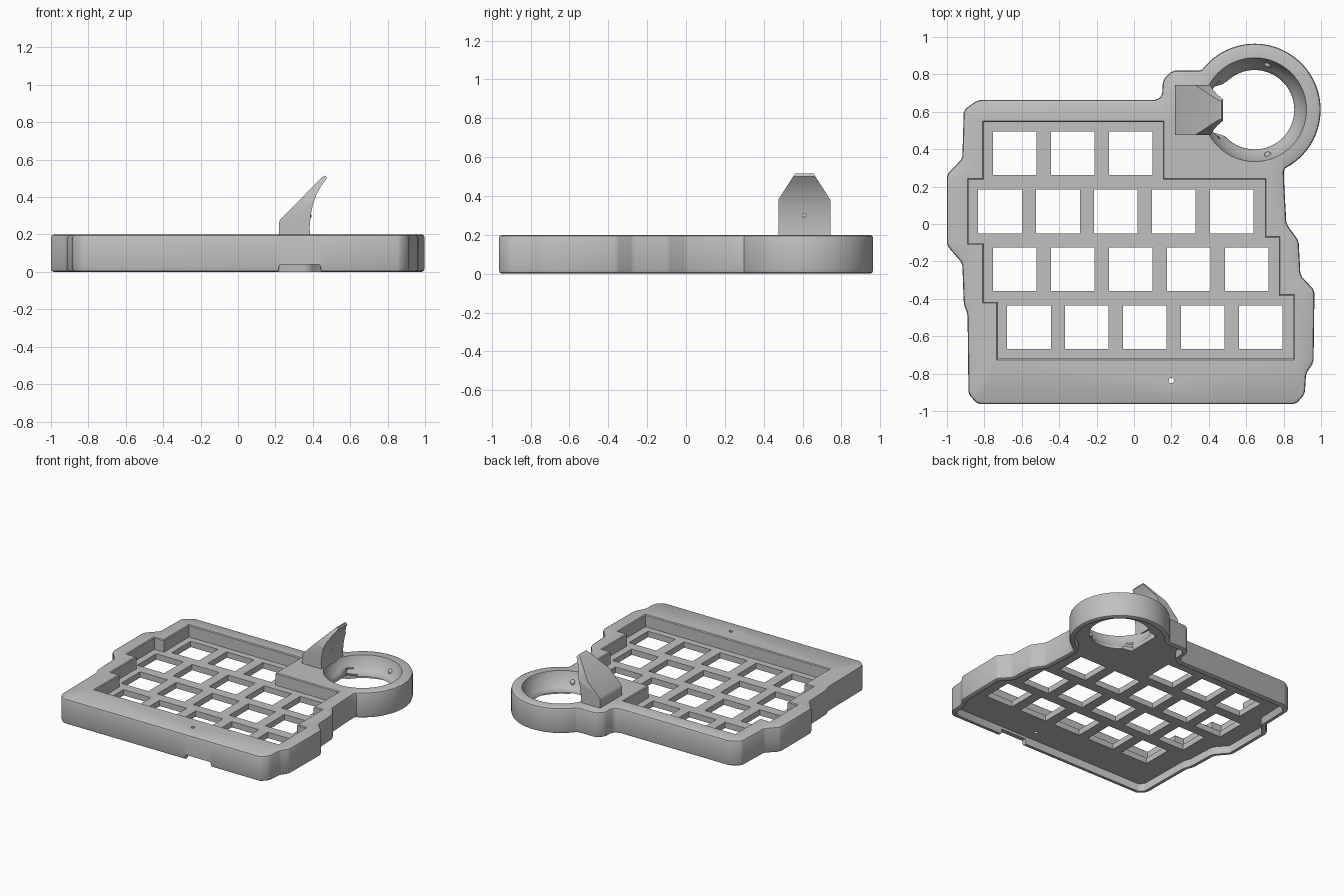
import bpy, bmesh
from math import sin, cos, radians, sqrt
from mathutils import Vector, Matrix

old = bpy.data.objects.get("Cube")
if old:
    bpy.data.objects.remove(old, do_unlink=True)

GREY = (0.53, 0.53, 0.53, 1)
grey = bpy.data.materials.new("grey_plastic")
grey.use_nodes = True
grey.diffuse_color = GREY
grey.node_tree.nodes["Principled BSDF"].inputs["Base Color"].default_value = GREY

RING = Vector((0.645, 0.611))
BALL_R, BALL_Z = 0.285, 0.265
TOP, PLATE_TOP, PLATE_BOTTOM = 0.2, 0.105, 0.06


def points(*pairs):
    return [Vector(p) for p in pairs]


def arc(centre, radius, start, end, steps):
    """Points from start angle up to, but without, the end angle."""
    angles = [radians(start + (end - start) * i / steps) for i in range(steps)]
    return [centre + Vector((cos(a), sin(a))) * radius for a in angles]


def rounded(loop, size=0.013):
    """Cut every corner of a closed outline."""
    result = []
    for i, p in enumerate(loop):
        for q in (loop[i - 1], loop[(i + 1) % len(loop)]):
            d = q - p
            result.append(p + d.normalized() * min(size, d.length * 0.3))
    return result


def inset(loop, amount):
    """Mitred inward offset of a counter-clockwise outline."""
    result = []
    for i, p in enumerate(loop):
        a = (p - loop[i - 1]).normalized()
        b = (loop[(i + 1) % len(loop)] - p).normalized()
        na, nb = Vector((-a.y, a.x)), Vector((-b.y, b.x))
        result.append(p + (na + nb) * amount / (1 + na.dot(nb)))
    return result


def bands(bm, *layers):
    """Walls joining outlines at given heights; falling layers face inward."""
    rings = [[bm.verts.new((p.x, p.y, z)) for p in loop] for loop, z in layers]
    for a, b in zip(rings, rings[1:]):
        for i in range(len(a)):
            j = (i + 1) % len(a)
            bm.faces.new((a[i], a[j], b[j], b[i]))
    return rings


def sheet(bm, z, up, loops):
    """Flat face bounded by the first loop, with the other loops as holes."""
    edges = []
    for loop in loops:
        verts = [bm.verts.new((p.x, p.y, z)) for p in loop]
        edges += [bm.edges.new((verts[i - 1], verts[i])) for i in range(len(verts))]
    made = bmesh.ops.triangle_fill(bm, edges=edges, use_beauty=True, normal=(0, 0, up))
    for face in made["geom"]:
        if isinstance(face, bmesh.types.BMFace):
            face.normal_update()
            if face.normal.z * up < 0:
                face.normal_flip()


def finish(bm, name):
    mesh = bpy.data.meshes.new(name)
    bm.to_mesh(mesh)
    bm.free()
    mesh.materials.append(grey)
    obj = bpy.data.objects.new(name, mesh)
    bpy.context.collection.objects.link(obj)
    bpy.ops.object.select_all(action='DESELECT')
    obj.select_set(True)
    bpy.context.view_layer.objects.active = obj
    bpy.ops.object.shade_smooth_by_angle(angle=radians(35))


# Case outline: front and right side, round ball holder, back and left side
outline = rounded(
    points((-0.885, -0.91), (-0.835, -0.963), (0.21, -0.963), (0.23, -0.963), (0.43, -0.963),
           (0.45, -0.963), (0.865, -0.963), (0.913, -0.91), (0.92, -0.80), (0.96, -0.74),
           (0.965, -0.355), (0.89, -0.275), (0.88, -0.09), (0.815, 0), (0.803, 0.21))
    + arc(RING, 0.353, -63.7, 144, 48)
    + points((0.36, 0.82), (0.205, 0.82), (0.155, 0.77), (0.15, 0.685), (0.12, 0.663),
             (-0.835, 0.663), (-0.91, 0.61), (-0.918, 0.35), (-1, 0.265), (-1, -0.115),
             (-0.918, -0.21), (-0.91, -0.43), (-0.89, -0.48)))
top_edge, recess = inset(outline, 0.015), inset(outline, 0.035)
soft_edge = inset(outline, 0.004)
case = bmesh.new()
bands(case, (recess, PLATE_BOTTOM), (recess, 0), (top_edge, 0), (soft_edge, 0.006),
      (outline, 0.018), (outline, TOP - 0.018), (soft_edge, TOP - 0.006), (top_edge, TOP))

# Cable notch in the bottom of the front wall
for v in case.verts:
    if v.co.z < 0.04 and 0.22 < v.co.x < 0.44 and v.co.y < -0.9:
        v.co.z = 0.04

# Stepped key well with a chamfered top edge
well = points(
    (-0.728, -0.72), (0.853, -0.72), (0.853, -0.382), (0.775, -0.382), (0.775, -0.072),
    (0.70, -0.072), (0.70, 0.237), (0.155, 0.237), (0.155, 0.545), (-0.803, 0.545),
    (-0.803, 0.237), (-0.885, 0.237), (-0.885, -0.103), (-0.803, -0.103), (-0.803, -0.417),
    (-0.728, -0.417))
well_edge = inset(well, -0.006)
bands(case, (well_edge, TOP), (well, TOP - 0.006), (well, PLATE_TOP))

# Switch holes in four staggered rows: first left edge, centre line, count
holes = []
for x, y, count in ((-0.753, 0.378, 3), (-0.833, 0.067, 5), (-0.753, -0.243, 5),
                    (-0.678, -0.553, 5)):
    for k in range(count):
        x0, x1, y0, y1 = x + 0.31 * k, x + 0.31 * k + 0.233, y - 0.1165, y + 0.1165
        holes.append(points((x0, y0), (x1, y0), (x1, y1), (x0, y1)))
for hole in holes:
    bands(case, (hole, PLATE_TOP), (hole, PLATE_BOTTOM))

# Spherical socket, widened low down on the left by the sensor window
socket = []
for i in range(13):
    z = TOP - 0.01 * i
    loop = arc(RING, sqrt(BALL_R ** 2 - (z - BALL_Z) ** 2), 0, 360, 64)
    socket.append((loop, z))
socket.append((arc(RING, 0.212, 0, 360, 64), PLATE_BOTTOM))
for loop, z in socket:
    for p in loop:
        if z < 0.125 and p.x < RING.x and abs(p.y - RING.y) < 0.135:
            p.x = min(p.x, 0.42)
bands(case, *socket)

# Reset hole, then the flat faces that join everything
reset = arc(Vector((0.2, -0.837)), 0.014, 0, 360, 16)
bands(case, (reset, TOP), (reset, PLATE_BOTTOM))
sheet(case, TOP, 1, [top_edge, well_edge, socket[0][0], reset])
sheet(case, PLATE_TOP, 1, [well] + holes)
sheet(case, PLATE_BOTTOM, -1, [recess, socket[-1][0], reset] + holes)
bmesh.ops.remove_doubles(case, verts=case.verts, dist=0.0001)
finish(case, "keyboard_case")

# Curved fin that leans over the ball
profile = points(
    (0.218, 0.19), (0.385, 0.19), (0.383, 0.24), (0.388, 0.30), (0.40, 0.36), (0.418, 0.41),
    (0.445, 0.46), (0.475, 0.50), (0.468, 0.515), (0.45, 0.507), (0.225, 0.278), (0.218, 0.262))
fin = bmesh.new()
near, far = bands(fin, (profile, -0.743), (profile, -0.475))
fin.faces.new(near[::-1])
fin.faces.new(far)
bmesh.ops.transform(fin, matrix=Matrix.Rotation(radians(90), 4, 'X'), verts=fin.verts)
for side in (1, -1):
    bmesh.ops.bisect_plane(fin, geom=fin.verts[:] + fin.edges[:] + fin.faces[:],
                           plane_co=(0, 0.609 + side * 0.048, 0.515),
                           plane_no=(0, side * 0.14, 0.09), clear_outer=True)
    bmesh.ops.holes_fill(fin, edges=[e for e in fin.edges if e.is_boundary])
bmesh.ops.recalc_face_normals(fin, faces=fin.faces)
finish(fin, "ball_fin")

# Small bearings set into the socket and fin
for name, spot in (("back_bearing", (0.716, 0.855, 0.125)), ("front_bearing", (0.716, 0.367, 0.125)),
                   ("fin_bearing", (0.373, 0.609, 0.30))):
    bearing = bmesh.new()
    bmesh.ops.create_uvsphere(bearing, u_segments=16, v_segments=10, radius=0.02,
                              matrix=Matrix.Translation(spot))
    finish(bearing, name)
